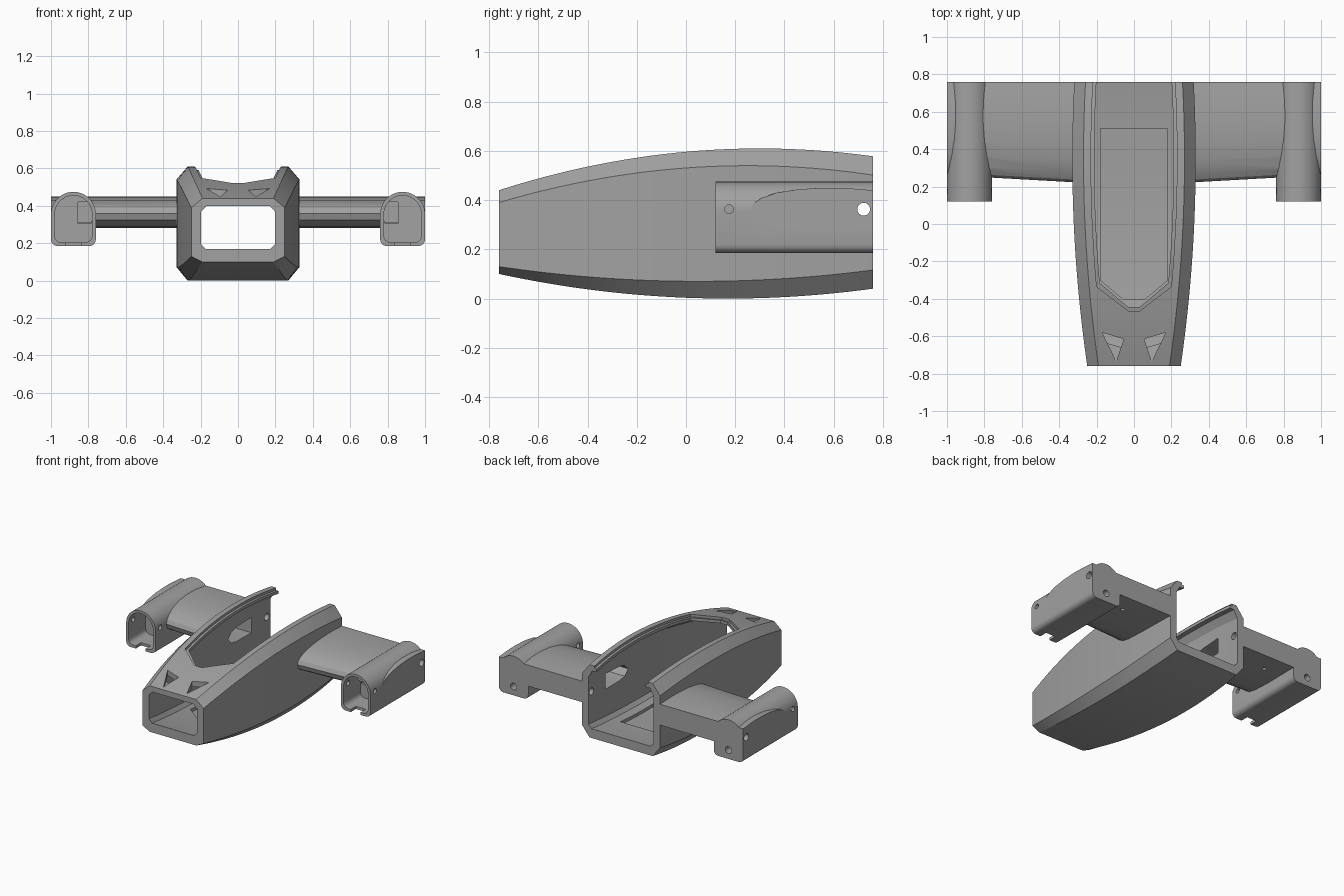
import bpy, bmesh, math
from mathutils import Matrix, Vector

if "Cube" in bpy.data.objects:
    bpy.data.objects.remove(bpy.data.objects["Cube"])

grey = bpy.data.materials.new("light_grey")
grey.diffuse_color = (0.36, 0.36, 0.36, 1)
grey.use_nodes = True
grey.node_tree.nodes["Principled BSDF"].inputs["Base Color"].default_value = grey.diffuse_color


def loft(name, rings):
    """Closed solid skinned through equal-length rings of 3D points."""
    bm = bmesh.new()
    vs = [[bm.verts.new(p) for p in r] for r in rings]
    n = len(vs[0])
    for a, b in zip(vs, vs[1:]):
        for i in range(n):
            j = (i + 1) % n
            bm.faces.new((a[i], a[j], b[j], b[i]))
    bm.faces.new(vs[0][::-1])
    bm.faces.new(vs[-1])
    bmesh.ops.recalc_face_normals(bm, faces=bm.faces)
    me = bpy.data.meshes.new(name)
    bm.to_mesh(me)
    bm.free()
    me.materials.append(grey)
    ob = bpy.data.objects.new(name, me)
    bpy.context.collection.objects.link(ob)
    return ob


def box(x0, x1, y0, y1, z0, z1):
    return loft("cutter", [[(x0, y, z0), (x1, y, z0), (x1, y, z1), (x0, y, z1)]
                           for y in (y0, y1)])


def rod(center, axis, radius, length, n=24):
    q = Vector(axis).to_track_quat('Z', 'Y')
    c = Vector(center)
    return loft("cutter", [[c + q @ Vector((radius * math.cos(t * math.tau / n),
                                            radius * math.sin(t * math.tau / n), h))
                            for t in range(n)] for h in (-length / 2, length / 2)])


def activate(ob):
    bpy.ops.object.select_all(action='DESELECT')
    ob.select_set(True)
    bpy.context.view_layer.objects.active = ob


def combine(ob, others, op='DIFFERENCE'):
    activate(ob)
    for o in others:
        m = ob.modifiers.new("bool", 'BOOLEAN')
        m.operation, m.solver, m.object = op, 'EXACT', o
        bpy.ops.object.modifier_apply(modifier=m.name)
        bpy.data.objects.remove(o)


# Hull curves along y
def top(y): return 0.61 - 0.151 * (y - 0.3) ** 2
def shoulder(y): return 0.54 - 0.147 * (y - 0.25) ** 2
def bottom(y): return 0.1156 * (y - 0.17) ** 2
def bilge(y): return 0.07 + 0.0914 * (y - 0.05) ** 2
def half(y): return 0.33 - 0.065 * (y - 0.35) ** 2


def octagon(y, w, wt, wb, z0, z1, z2, z3):
    right = [(wb, z0), (w, z1), (w, z2), (wt, z3)]
    return [(x, y, z) for x, z in right] + [(-x, y, z) for x, z in right[::-1]]


def hull_ring(y):
    w = half(y)
    return octagon(y, w, w - 0.06, w - 0.06, bottom(y), bilge(y), shoulder(y), top(y))


def cavity_ring(y):
    w = half(y) - 0.052
    return octagon(y, w, w - 0.03, w - 0.025, bottom(y) + 0.068, bottom(y) + 0.095,
                   shoulder(y) - 0.02, top(y) - 0.04)


# Fuselage shell
N = 32
ys = [-0.76 + 1.52 * i / N for i in range(N + 1)]
fuselage = loft("fuselage", [hull_ring(y) for y in ys])
cavity = loft("cutter", [cavity_ring(y) for y in [-0.8] + ys[1:-1] + [0.8]])


# Pointed hatch opening in the deck, with a shallow ledge around it
def hatch(tip, inset, low):
    rings = []
    for y in [tip, tip + 0.13] + [y for y in ys if y > tip + 0.16] + [0.8]:
        w = 0.03 if y == tip else half(y) - inset
        rings.append([(-w, y, low(y)), (w, y, low(y)), (w, y, 0.9), (-w, y, 0.9)])
    return loft("cutter", rings)


opening = hatch(-0.445, 0.118, lambda y: top(y) - 0.1)
ledge = hatch(-0.465, 0.1, lambda y: top(y) - 0.018)

# Floor pocket
pocket = loft("cutter", [[(-w, y, bottom(y) + 0.045), (w, y, bottom(y) + 0.045),
                          (w, y, bottom(y) + 0.14), (-w, y, bottom(y) + 0.14)]
                         for y, w in [(-0.4, 0.06), (-0.3, 0.18), (-0.1, 0.18), (0.1, 0.18),
                                      (0.3, 0.18), (0.51, 0.18)]])


# Triangular deck vents, deepening towards the back
def vent(s):
    tri = [(0.17 * s, -0.58), (0.055 * s, -0.615), (0.095 * s, -0.735)]
    drop = [0.06, 0.06, 0.004]
    return loft("cutter", [[(x, y, top(y) - d) for (x, y), d in zip(tri, drop)],
                           [(x, y, 0.7) for x, y in tri]])


# Wing section, (y, z) from the upper trailing edge round to the lower one
section = [(0.76, 0.44), (0.65, 0.449), (0.55, 0.45), (0.45, 0.444), (0.36, 0.43),
           (0.30, 0.41), (0.264, 0.388), (0.25, 0.36), (0.262, 0.325), (0.30, 0.30),
           (0.36, 0.288), (0.5, 0.282), (0.76, 0.285)]


def wing_ring(x):
    k = 1 + 0.055 * (0.8 - x) / 0.5
    return [(x, 0.76 - (0.76 - y) * k, z) for y, z in section]


def duct():
    pts = [(0.28, 0.36), (0.32, 0.40), (0.38, 0.415), (0.55, 0.425),
           (0.55, 0.31), (0.38, 0.31), (0.32, 0.32)]
    return loft("cutter", [[(x, y, z) for y, z in pts] for x in (0.2, 0.855)])


# Wing tip pod: arched top, rounded lower corners
def pod_ring(y, inset):
    r, c = 0.12 - inset, 0.035
    pts = [(r * math.cos(a * math.pi / 24), 0.355 + r * math.sin(a * math.pi / 24))
           for a in range(25)]
    z0 = 0.185 + inset
    for a in range(5):
        t = math.pi + a * math.pi / 8
        pts.append((-r + c + c * math.cos(t), z0 + c + c * math.sin(t)))
    for a in range(5):
        t = 1.5 * math.pi + a * math.pi / 8
        pts.append((r - c + c * math.cos(t), z0 + c + c * math.sin(t)))
    return [(0.88 + x, y, z) for x, z in pts]


def tie_hole():
    return rod((0, 0.722, 0.363), (1, 0, 0), 0.026, 2.4)


wing = loft("wing_with_pod", [wing_ring(0.295), wing_ring(0.8), wing_ring(1.0)])
pod = loft("pod", [pod_ring(0.12, 0), pod_ring(0.76, 0)])
combine(wing, [pod], 'UNION')
combine(wing, [
    loft("cutter", [pod_ring(0.1, 0.02), pod_ring(0.32, 0.02)]),   # motor bay
    duct(),                                                        # cable duct
    box(0.785, 0.855, 0.3, 0.5, 0.305, 0.42),                      # bay to duct passage
    box(0.84, 0.92, 0.1, 0.18, 0.17, 0.23),                        # lower slot
    rod((0.88, 0.175, 0.363), (1, 0, 0), 0.018, 0.4),              # side screw holes
    rod((0.88, 0.74, 0.25), (0, 1, 0), 0.025, 0.2),                # rear hole
    rod((0.62, 0.62, 0.28), (0, 0, 1), 0.014, 0.05),               # lower hole
    tie_hole(),
])
mirror = wing.modifiers.new("mirror", 'MIRROR')
mirror.use_clip = False
mirror.use_mirror_merge = False
activate(wing)
bpy.ops.object.modifier_apply(modifier="mirror")

other_duct = duct()
other_duct.data.transform(Matrix.Scale(-1, 4, (1, 0, 0)))
other_duct.data.flip_normals()
combine(fuselage, [cavity, opening, ledge, pocket, vent(1), vent(-1), duct(), other_duct,
                   tie_hole()])

for ob in (fuselage, wing):
    activate(ob)
    bpy.ops.object.shade_smooth_by_angle(angle=math.radians(25))
